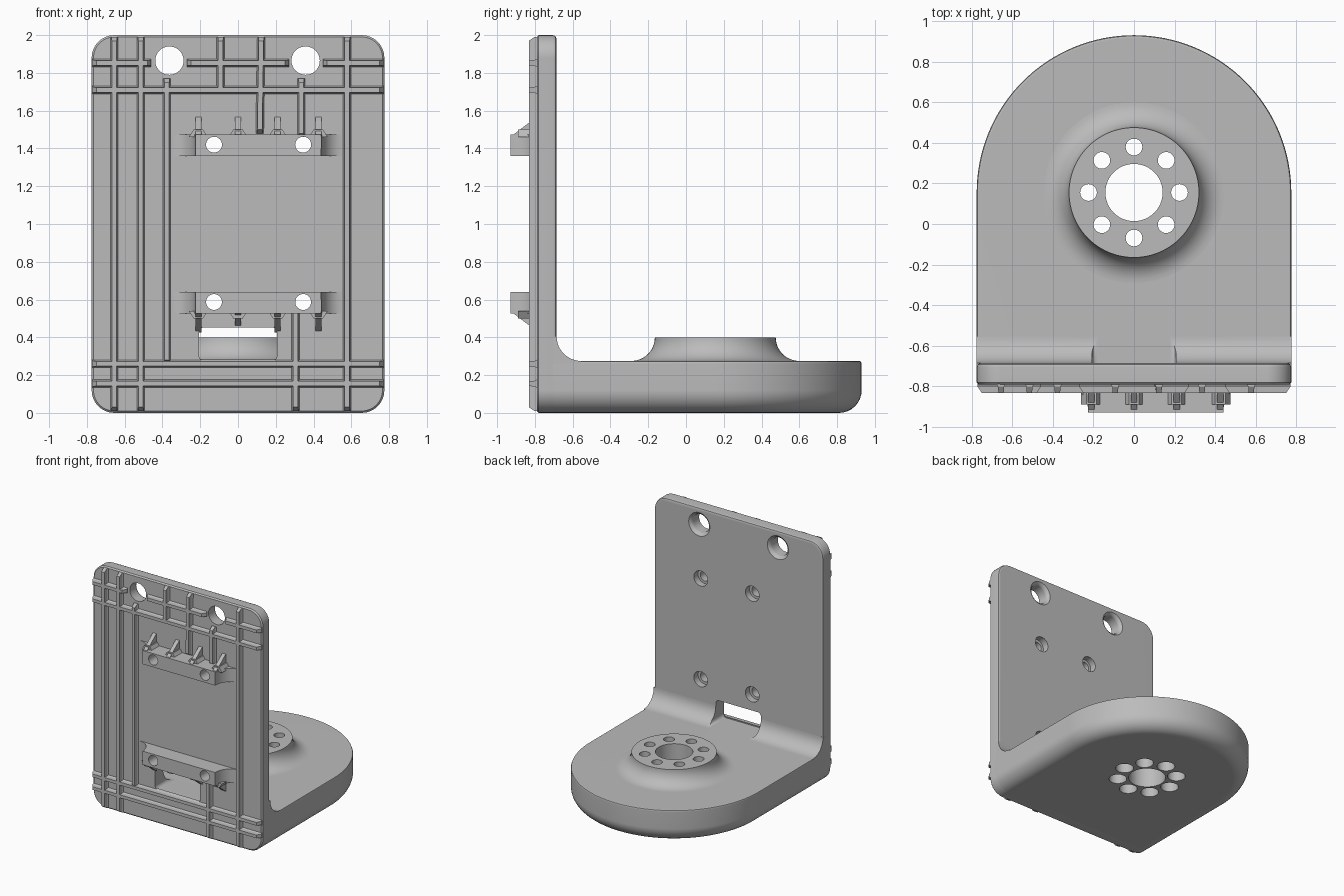
import bpy, bmesh
from math import sin, cos, pi, radians
from mathutils import Vector, Matrix

cube = bpy.data.objects.get("Cube")
if cube:
    bpy.data.objects.remove(cube, do_unlink=True)

grey = bpy.data.materials.new("matte_grey")
grey.use_nodes = True
COLOUR = (0.5, 0.5, 0.5, 1)
grey.diffuse_color = COLOUR
grey.node_tree.nodes["Principled BSDF"].inputs["Base Color"].default_value = COLOUR

W, FRONT, BACK = 0.775, -0.79, -0.685   # half width, plate faces
FLOOR, CORNER = 0.275, 0.12             # base top, outer rounding
CY = 0.155                              # centre of round base end


def make(name, bm):
    bmesh.ops.recalc_face_normals(bm, faces=bm.faces)
    mesh = bpy.data.meshes.new(name)
    bm.to_mesh(mesh)
    bm.free()
    mesh.materials.append(grey)
    obj = bpy.data.objects.new(name, mesh)
    bpy.context.scene.collection.objects.link(obj)
    return obj


def loft(bm, rings):
    """Skin equal-length closed rings and cap both ends."""
    loops = [[bm.verts.new(p) for p in ring] for ring in rings]
    n = len(loops[0])
    for a, b in zip(loops, loops[1:]):
        for i in range(n):
            j = (i + 1) % n
            bm.faces.new((a[i], a[j], b[j], b[i]))
    bm.faces.new(loops[0])
    bm.faces.new(loops[-1])


def prism(bm, pts, step):
    pts = [Vector(p) for p in pts]
    loft(bm, [pts, [p + Vector(step) for p in pts]])


def arc(cx, cy, rx, ry, a0, a1, n=8):
    return [(cx + rx * cos(radians(a0 + (a1 - a0) * i / n)),
             cy + ry * sin(radians(a0 + (a1 - a0) * i / n))) for i in range(n + 1)]


def round_rect(x0, x1, z0, z1, r, y, d=0):
    """Rounded rectangle in the xz plane, inset by d."""
    pts = []
    for cx, cz, a in ((x1 - r, z1 - r, 0), (x0 + r, z1 - r, 90),
                      (x0 + r, z0 + r, 180), (x1 - r, z0 + r, 270)):
        pts += arc(cx, cz, r - d, r - d, a, a + 90)
    return [(x, y, z) for x, z in pts]


def lathe(bm, profile, matrix, n=48):
    """Turned solid: rings of (radius, height) about the local z axis."""
    loft(bm, [[matrix @ Vector((r * cos(2 * pi * i / n), r * sin(2 * pi * i / n), h))
               for i in range(n)] for r, h in profile])


def along_y(x, z):
    return Matrix.Translation((x, 0, z)) @ Matrix.Rotation(-pi / 2, 4, "X")


def cut(obj, *cutters):
    bpy.context.view_layer.objects.active = obj
    for c in cutters:
        mod = obj.modifiers.new("cut", "BOOLEAN")
        mod.operation, mod.solver, mod.object = "DIFFERENCE", "EXACT", c
        bpy.ops.object.modifier_apply(modifier=mod.name)


# Upright plate with softened edges
bm = bmesh.new()
loft(bm, [round_rect(-W, W, 0, 2, CORNER, y, d) for y, d in
          ((FRONT, 0.01), (FRONT + 0.01, 0), (BACK - 0.02, 0), (BACK - 0.006, 0.006), (BACK, 0.02))])
plate = make("upright_plate", bm)


# Base with round end and a large lower edge rounding
def base_ring(d, z):
    pts = [(W - d, -0.74)] + arc(0, CY, W - d, W - d, 0, 180, 64) + [(d - W, -0.74)]
    return [(x, y, z) for x, y in pts]


bm = bmesh.new()
rings = [base_ring(CORNER * (1 - sin(a)), CORNER * (1 - cos(a)))
         for a in (i * pi / 16 for i in range(9))]
rings += [base_ring(0, FLOOR - 0.014), base_ring(0.004, FLOOR - 0.004), base_ring(0.014, FLOOR)]
loft(bm, rings)
base = make("base", bm)

# Inner corner fillet
bm = bmesh.new()
R = 0.13
profile = [(-0.72, FLOOR - 0.03), (-0.72, FLOOR + R)]
profile += arc(BACK + R, FLOOR + R, R, R, 180, 270, 12) + [(BACK + R, FLOOR - 0.03)]
prism(bm, [(-W, y, z) for y, z in profile], (2 * W, 0, 0))
fillet = make("corner_fillet", bm)

# Flared boss
bm = bmesh.new()
lathe(bm, [(0.445, FLOOR - 0.03)] + arc(0.445, 0.4, 0.125, 0.125, 270, 180, 12),
      Matrix.Translation((0, CY, 0)), 96)
boss = make("flared_boss", bm)

# Lengthwise and crosswise ribs on the front
RIB_Y = -0.832


def rib(bm, x0, z0, x1, z1):
    a, b = Vector((x0, 0, z0)), Vector((x1, 0, z1))
    along = (b - a).normalized()
    side = Vector((along.z, 0, -along.x))
    rings = []
    for y, w, trim in ((FRONT + 0.01, 0.024, 0), (FRONT - 0.003, 0.02, 0),
                       (FRONT - 0.012, 0.015, 0), (RIB_Y, 0.013, 0.02)):
        p, q, up = a + along * trim, b - along * trim, Vector((0, y, 0))
        rings.append([p + side * w + up, q + side * w + up, q - side * w + up, p - side * w + up])
    loft(bm, rings)


bm = bmesh.new()
for x in (-0.655, -0.515, 0.578):
    rib(bm, x, 0.01, x, 1.99)
rib(bm, -0.377, 0.26, -0.377, 1.77)
rib(bm, -0.092, 1.7, -0.092, 1.99)
rib(bm, 0.115, 1.48, 0.123, 1.99)
rib(bm, 0.335, 1.46, 0.335, 1.77)
rib(bm, 0.305, 0.01, 0.305, 0.55)
for z in (0.155, 0.26, 1.71):
    rib(bm, -0.77, z, 0.77, z)
for x0, x1 in ((-0.77, -0.46), (-0.27, 0.27), (0.45, 0.77)):
    rib(bm, x0, 1.853, x1, 1.853)
make("front_ribs", bm)


# Mounting bars with flared ends and sloping gussets, mirrored about mid height
def mounting_bar(name, flip):
    bm = bmesh.new()
    tip = -0.928
    outline = arc(-0.34, tip, 0.115, 0.135, 90, 0) + arc(0.55, tip, 0.11, 0.135, 180, 90)
    outline += [(0.55, -0.77), (-0.34, -0.77)]
    prism(bm, [(x, y, 1.36) for x, y in outline], (0, 0, 0.113))
    bar = make(name, bm)
    bm = bmesh.new()
    for x in (-0.21, 0, 0.21, 0.425):
        top = 1.545 if flip and x == 0 else 1.575
        prism(bm, [(x - 0.016, y, z) for y, z in
                   ((tip, 1.4), (tip, 1.462), (FRONT - 0.03, top - 0.03),
                    (FRONT + 0.01, top), (FRONT + 0.01, 1.4))], (0.032, 0, 0))
        # spread foot where the gusset meets the bar
        prism(bm, [(x + dx, FRONT + 0.01, z) for dx, z in
                   ((-0.05, 1.46), (0.05, 1.46), (0.025, 1.5), (-0.025, 1.5))], (0, -0.11, 0))
    gussets = make(name + "_gussets", bm)
    if flip:
        for obj in (bar, gussets):
            obj.data.transform(Matrix.Translation((0, 0, 2)) @ Matrix.Scale(-1, 4, (0, 0, 1)))
            obj.data.flip_normals()
    return bar


upper_bar = mounting_bar("upper_mounting_bar", False)
lower_bar = mounting_bar("lower_mounting_bar", True)

# Cutters: top holes, screw holes, cable slot, boss holes
bm = bmesh.new()
for x in (-0.363, 0.358):
    lathe(bm, [(0.075, -1), (0.075, BACK - 0.03), (0.081, BACK - 0.012),
               (0.097, BACK), (0.097, -0.6)], along_y(x, 1.865))
top_holes = make("top_hole_cutter", bm)

bm = bmesh.new()
for x in (-0.127, 0.345):
    for z in (0.587, 1.42):
        lathe(bm, [(0.042, -1), (0.042, -0.74), (0.063, -0.74), (0.063, -0.6)], along_y(x, z), 32)
screw_holes = make("screw_hole_cutter", bm)

bm = bmesh.new()
loft(bm, [round_rect(-0.207, 0.207, FLOOR, 0.453, 0.03, y) for y in (-1, -0.5)])
slot = make("slot_cutter", bm)

bm = bmesh.new()
lathe(bm, [(0.141, -0.1), (0.141, 0.5)], Matrix.Translation((0, CY, 0)))
for i in range(8):
    a = i * pi / 4
    spot = Matrix.Translation((0.224 * cos(a), CY + 0.224 * sin(a), 0))
    lathe(bm, [(0.068, -0.1), (0.068, 0.18), (0.041, 0.18), (0.041, 0.5)], spot, 32)
boss_holes = make("boss_hole_cutter", bm)

cut(plate, top_holes, screw_holes, slot)
cut(fillet, slot)
cut(base, boss_holes)
cut(boss, boss_holes)
cut(upper_bar, screw_holes)
cut(lower_bar, screw_holes)
for c in (top_holes, screw_holes, slot, boss_holes):
    bpy.data.objects.remove(c, do_unlink=True)

# Smooth shading on the rounded parts
for obj in (plate, base, fillet, boss, upper_bar, lower_bar):
    bpy.ops.object.select_all(action="DESELECT")
    obj.select_set(True)
    bpy.context.view_layer.objects.active = obj
    bpy.ops.object.shade_smooth_by_angle(angle=radians(35))
    obj.modifiers.new("even_normals", "WEIGHTED_NORMAL").keep_sharp = True
